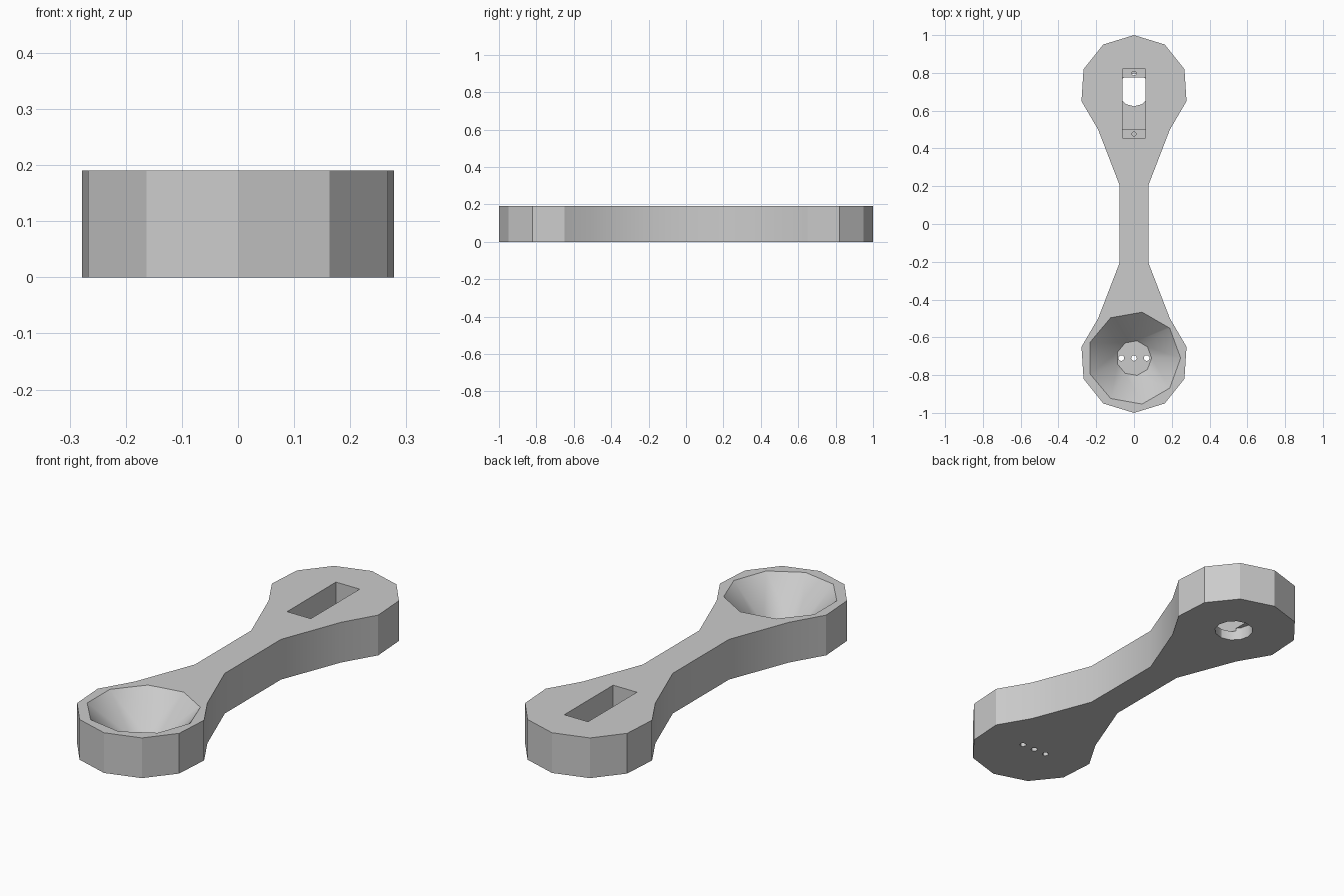
import bpy, bmesh, math
from mathutils import Vector

cube = bpy.data.objects.get("Cube")
if cube:
    bpy.data.objects.remove(cube, do_unlink=True)

HEIGHT = 0.19
END_Y = 0.71        # centre of each rounded end

grey = bpy.data.materials.new("light grey")
grey.use_nodes = True
grey.diffuse_color = (0.6, 0.6, 0.6, 1)
grey.node_tree.nodes["Principled BSDF"].inputs["Base Color"].default_value = (0.6, 0.6, 0.6, 1)


def add_prism(name, points, offset):
    """Extrude a planar outline along offset."""
    bm = bmesh.new()
    face = bm.faces.new([bm.verts.new(p) for p in points])
    new = bmesh.ops.extrude_face_region(bm, geom=[face])["geom"]
    moved = [v for v in new if isinstance(v, bmesh.types.BMVert)]
    bmesh.ops.translate(bm, verts=moved, vec=Vector(offset))
    bmesh.ops.recalc_face_normals(bm, faces=bm.faces[:])
    mesh = bpy.data.meshes.new(name)
    bm.to_mesh(mesh)
    bm.free()
    obj = bpy.data.objects.new(name, mesh)
    bpy.context.collection.objects.link(obj)
    mesh.materials.append(grey)
    return obj


def add_cone(name, x, y, z0, z1, r0, r1, sides):
    """Upright cone or cylinder with its first corner towards +x."""
    bpy.ops.mesh.primitive_cone_add(vertices=sides, radius1=r0, radius2=r1, depth=z1 - z0,
                                    location=(x, y, (z0 + z1) / 2),
                                    rotation=(0, 0, -math.pi / 2))
    obj = bpy.context.object
    obj.name = name
    obj.data.materials.append(grey)
    return obj


# Arm body: one quarter of the outline, mirrored to both sides and both ends
quarter = [(0.078, 0.21), (0.19, 0.50), (0.278, 0.65), (0.267, 0.82), (0.163, 0.95)]
right = [(x, -y) for x, y in reversed(quarter)] + quarter
outline = [(0, -1)] + right + [(0, 1)] + [(-x, y) for x, y in reversed(right)]
arm = add_prism("arm_body", [(x, y, 0) for x, y in outline], (0, 0, HEIGHT))

# Stepped rectangular pocket at the back end
TOP, SHELF, FLOOR = HEIGHT + 0.05, 0.085, 0.045
step = [(0.455, TOP), (0.455, SHELF), (0.50, SHELF), (0.50, FLOOR),
        (0.775, FLOOR), (0.775, SHELF), (0.82, SHELF), (0.82, TOP)]
cutters = [add_prism("pocket_cutter", [(-0.062, y, z) for y, z in step], (0.124, 0, 0))]

# Round opening under the pocket and the screw holes in its shelves
cutters.append(add_cone("opening_cutter", 0, END_Y, -0.05, 0.06, 0.087, 0.087, 12))
for y in (0.477, 0.798):
    cutters.append(add_cone("screw_cutter", 0, y, 0.03, 0.12, 0.011, 0.011, 12))

# Conical bowl at the front end
BOWL_FLOOR, R_LOW, R_RIM, EXTRA = 0.03, 0.093, 0.247, 0.03
slope = (R_RIM - R_LOW) / (HEIGHT - BOWL_FLOOR)
cutters.append(add_cone("bowl_cutter", 0, -END_Y, BOWL_FLOOR, HEIGHT + EXTRA,
                        R_LOW, R_RIM + slope * EXTRA, 9))

# Three small holes through the bowl floor
for x in (-0.067, 0, 0.067):
    cutters.append(add_cone("floor_hole_cutter", x, -END_Y, -0.05, 0.06, 0.015, 0.015, 12))

# Cut everything out of the arm
bpy.ops.object.select_all(action="DESELECT")
arm.select_set(True)
bpy.context.view_layer.objects.active = arm
for cutter in cutters:
    cutter.hide_render = True
    mod = arm.modifiers.new(cutter.name, "BOOLEAN")
    mod.operation = "DIFFERENCE"
    mod.solver = "EXACT"
    mod.object = cutter
    bpy.ops.object.modifier_apply(modifier=mod.name)
for cutter in cutters:
    bpy.data.objects.remove(cutter, do_unlink=True)

bpy.ops.object.shade_smooth_by_angle(angle=math.radians(30))
